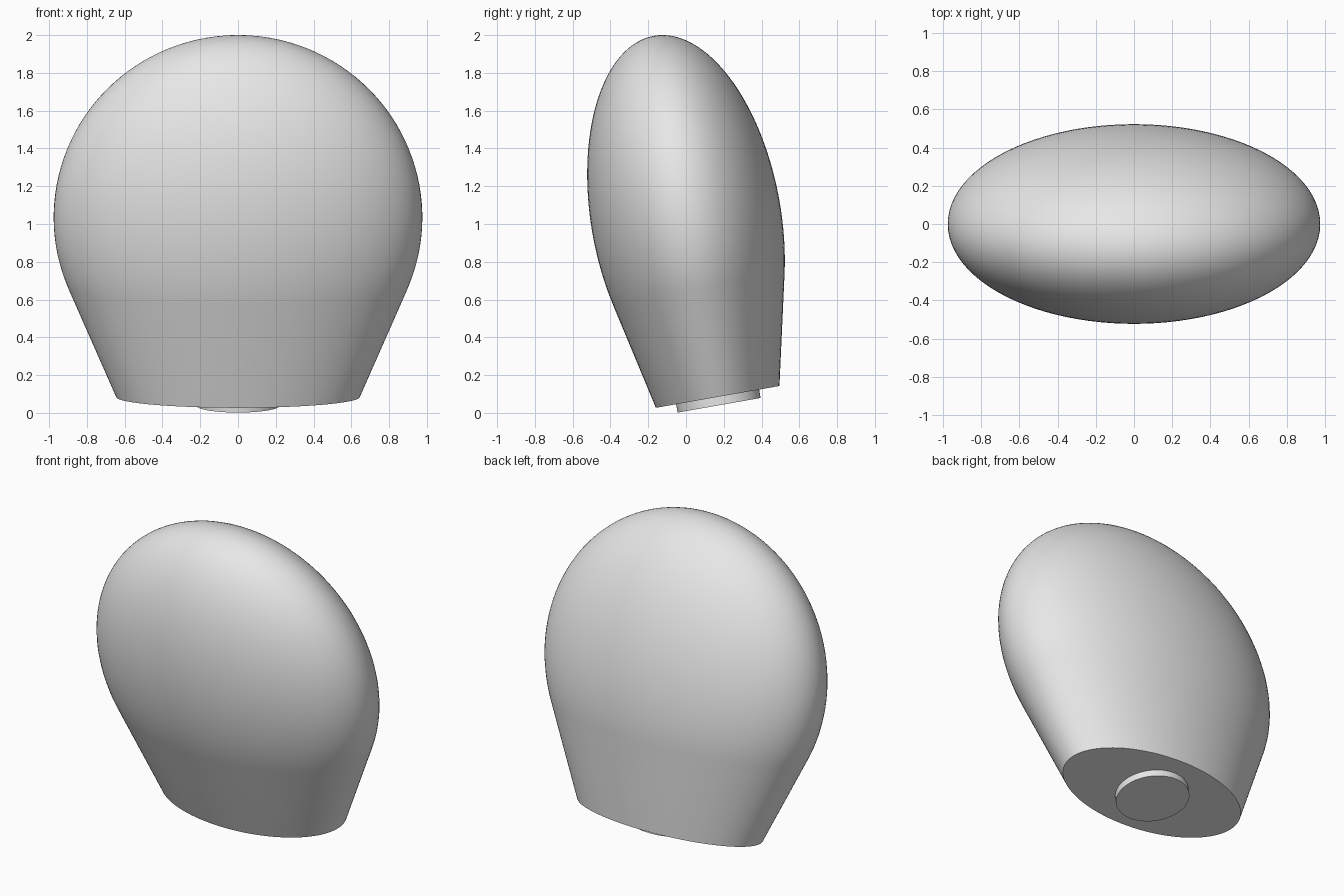
import bpy, bmesh, math
from mathutils import Matrix, Vector

cube = bpy.data.objects.get("Cube")
if cube:
    bpy.data.objects.remove(cube, do_unlink=True)

GREY = (0.8, 0.8, 0.8, 1.0)
mat = bpy.data.materials.new("light grey")
mat.use_nodes = True
mat.diffuse_color = GREY
mat.node_tree.nodes["Principled BSDF"].inputs["Base Color"].default_value = GREY

RADIUS = 0.976                       # bulb radius across x
BASE_R, BASE_Z = 0.645, -0.965       # flat end below the bulb centre
FLATTEN = 0.515                      # depth compared with width
# The whole form leans forward around the bulb centre
LEAN = Matrix.Translation((0, 0, 1.035)) @ Matrix.Rotation(math.radians(10), 4, 'X')


def lathe(name, profile, depth=1.0, segments=96):
    """Revolve (radius, z) points around z, squash in y, then lean."""
    bm = bmesh.new()
    verts = [bm.verts.new((r, 0, z)) for r, z in profile]
    edges = [bm.edges.new(pair) for pair in zip(verts, verts[1:])]
    bmesh.ops.spin(bm, geom=verts + edges, cent=(0, 0, 0), axis=(0, 0, 1),
                   angle=math.tau, steps=segments, use_duplicate=False)
    bmesh.ops.remove_doubles(bm, verts=bm.verts, dist=1e-5)
    bmesh.ops.recalc_face_normals(bm, faces=bm.faces)
    bmesh.ops.transform(bm, matrix=LEAN @ Matrix.Diagonal((1, depth, 1, 1)), verts=bm.verts)
    mesh = bpy.data.meshes.new(name)
    bm.to_mesh(mesh)
    bm.free()
    mesh.materials.append(mat)
    obj = bpy.data.objects.new(name, mesh)
    bpy.context.collection.objects.link(obj)
    bpy.ops.object.select_all(action='DESELECT')
    obj.select_set(True)
    bpy.context.view_layer.objects.active = obj
    bpy.ops.object.shade_smooth_by_angle(angle=math.radians(30))
    return obj


# Bulb: round top running tangentially into a straight tapered neck
tangent = math.atan2(BASE_Z, BASE_R) + math.acos(RADIUS / math.hypot(BASE_R, BASE_Z))
STEPS = 40
profile = [(0, RADIUS)]
for i in range(1, STEPS + 1):
    a = math.pi / 2 + (tangent - math.pi / 2) * i / STEPS
    profile.append((RADIUS * math.cos(a), RADIUS * math.sin(a)))
profile += [(BASE_R, BASE_Z), (0, BASE_Z)]
lathe("bulb_body", profile, FLATTEN)

# Short round peg under the flat end
PEG_R, PEG_Z = 0.223, -1.01
lathe("base_peg", [(0, BASE_Z + 0.02), (PEG_R, BASE_Z + 0.02), (PEG_R, PEG_Z), (0, PEG_Z)],
      segments=64)
